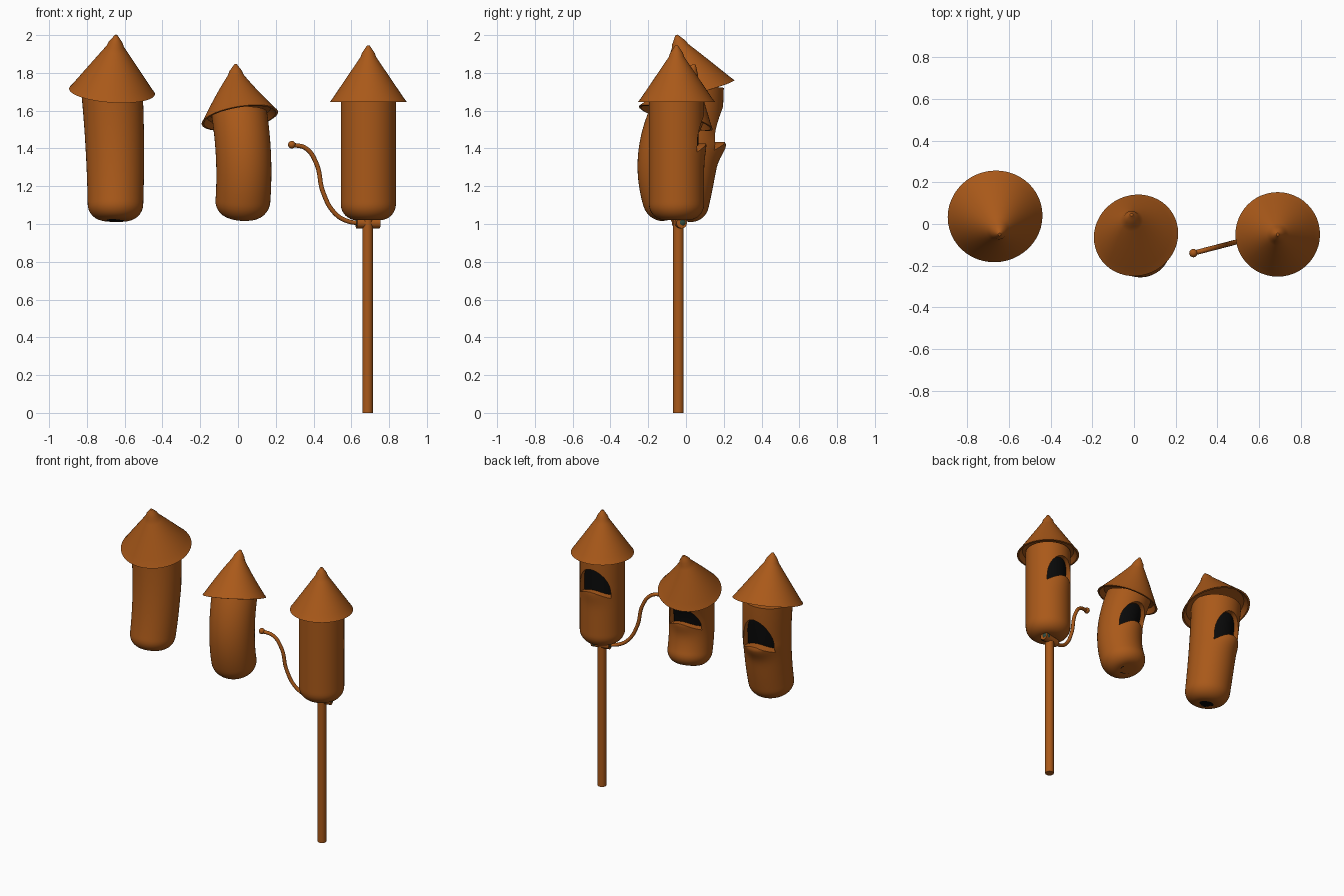
import bpy, bmesh, math
from mathutils import Vector

if "Cube" in bpy.data.objects:
    bpy.data.objects.remove(bpy.data.objects["Cube"])

SEG = 48

def material(name, col):
    m = bpy.data.materials.new(name)
    m.diffuse_color = (*col, 1)
    m.use_nodes = True
    m.node_tree.nodes["Principled BSDF"].inputs["Base Color"].default_value = m.diffuse_color
    return m

BROWN = material("brown", (0.40, 0.10, 0.01))
BLACK = material("black", (0.003, 0.003, 0.003))
GREEN = material("dark_green", (0.03, 0.07, 0.05))

def finish(ob, angle=35):
    bpy.ops.object.select_all(action='DESELECT')
    ob.select_set(True)
    bpy.context.view_layer.objects.active = ob
    bpy.ops.object.shade_smooth_by_angle(angle=math.radians(angle))

def make(name, bm, mat):
    bmesh.ops.recalc_face_normals(bm, faces=bm.faces)
    me = bpy.data.meshes.new(name)
    bm.to_mesh(me)
    bm.free()
    me.materials.append(mat)
    ob = bpy.data.objects.new(name, me)
    bpy.context.collection.objects.link(ob)
    return ob

def loft(name, rings, mat, bump=None):
    """rings: list of (centre, axis, radius); ends are capped"""
    bm = bmesh.new()
    loops = []
    for c, n, r in rings:
        n = n.normalized()
        u = (Vector((1, 0, 0)) - n * n.x).normalized()
        v = n.cross(u)
        loop = []
        for i in range(SEG):
            a = 2 * math.pi * i / SEG
            rr = r + (bump(a, c.z) if bump else 0)
            loop.append(bm.verts.new(c + u * rr * math.cos(a) + v * rr * math.sin(a)))
        loops.append(loop)
    for a, b in zip(loops, loops[1:]):
        for i in range(SEG):
            j = (i + 1) % SEG
            bm.faces.new((a[i], a[j], b[j], b[i]))
    bm.faces.new(loops[0][::-1])
    bm.faces.new(loops[-1])
    return make(name, bm, mat)

def spine(pts, z):
    """quadratic through three points: centre and softened tangent at height z"""
    def at(z):
        out = Vector((0, 0, z))
        for i, p in enumerate(pts):
            w = 1
            for j, q in enumerate(pts):
                if i != j:
                    w *= (z - q[2]) / (p[2] - q[2])
            out.x += p[0] * w
            out.y += p[1] * w
        return out
    t = (at(z + .01) - at(z - .01)) / .02
    return at(z), Vector((t.x * .6, t.y * .6, 1))

def rocket(name, pts, r0, r1, normal, apex, rim, mouth_z, mouth_h, lip):
    z0, z1 = pts[0][2], pts[2][2]
    f = 0.085
    base, n = Vector(pts[2]), Vector(normal).normalized()
    apex = Vector(apex)

    # body with rounded bottom
    def body_rings(scale):
        rings = []
        for k in range(9):
            a = math.pi / 2 * k / 8
            c, t = spine(pts, z0 + f * (1 - math.cos(a)))
            rings.append((c, t, (r0 - f + f * math.sin(a)) * scale))
        for k in range(1, 37):
            s = k / 36
            z = z0 + f + (z1 + .02 - z0 - f) * s
            c, t = spine(pts, z)
            rings.append((c, t, (r0 + (r1 - r0) * s) * scale))
        return rings

    def bump(a, z):
        d = (a - math.pi / 2 - .1) / .6
        dz = z - (mouth_z + .04)
        dz = dz / .07 if dz < 0 else dz / .03
        return lip * math.exp(-d * d - dz * dz)

    body = loft(name + "_body", body_rings(1), BROWN, bump)
    lining = loft(name + "_mouth_lining", body_rings(.8), BLACK)
    finish(lining)

    # mouth opening at the back: arch with a raised lower lip
    c, _ = spine(pts, mouth_z + mouth_h / 2)
    cx, w = c.x - .012, .112
    outline = []
    for k in range(17):
        a = math.pi * k / 16
        outline.append((cx + w * math.cos(a), mouth_z + mouth_h * math.sin(a) ** .8))
    for k in range(1, 8):
        s = k / 8
        outline.append((cx - w + 2 * w * s, mouth_z + .045 * math.sin(math.pi * s)))
    bm = bmesh.new()
    near = [bm.verts.new((x, c.y + .02, z)) for x, z in outline]
    far = [bm.verts.new((x, c.y + .35, z)) for x, z in outline]
    bm.faces.new(near)
    bm.faces.new(far[::-1])
    for i in range(len(near)):
        j = (i + 1) % len(near)
        bm.faces.new((near[i], far[i], far[j], near[j]))
    cutter = make(name + "_cutter", bm, BROWN)
    cutter.hide_render = True
    mod = body.modifiers.new("mouth", 'BOOLEAN')
    mod.object = cutter
    mod.operation = 'DIFFERENCE'
    mod.solver = 'EXACT'
    bpy.context.view_layer.objects.active = body
    bpy.ops.object.modifier_apply(modifier=mod.name)
    bpy.data.objects.remove(cutter)
    finish(body)

    # pointed cap with a thin hollow rim
    length = (apex - base).length
    ctrl = base + n * length * .5
    rings = [(base + n * .035, n, r1 * .9), (base + n * .03, n, rim - .035),
             (base, n, rim - .012), (base + n * .002, n, rim)]
    for k in range(1, 16):
        t = k / 15
        p = base * (1 - t) ** 2 + ctrl * 2 * t * (1 - t) + apex * t * t
        d = (ctrl - base) * (1 - t) + (apex - ctrl) * t
        r = rim * (1 - t) + (.007 if t > .8 else 0)
        rings.append((p, n.lerp(d.normalized(), t), r))
    finish(loft(name + "_cap", rings, BROWN))

rocket("left_rocket", [(-.65, -.045, 1.02), (-.652, .02, 1.4), (-.667, .037, 1.70)],
       .147, .163, (.065, -.26, .96), (-.645, -.05, 2.0), .228, 1.39, .23, .035)
rocket("middle_rocket", [(.018, -.05, 1.035), (.03, -.11, 1.33), (.01, -.055, 1.56)],
       .145, .147, (-.16, .3, .95), (-.012, .045, 1.845), .205, 1.31, .18, .012)
rocket("right_rocket", [(.69, -.05, 1.02), (.69, -.05, 1.4), (.69, -.05, 1.645)],
       .146, .146, (0, 0, 1), (.69, -.05, 1.945), .203, 1.38, .2, .012)

# stick
UP = Vector((0, 0, 1))
finish(loft("stick", [(Vector((.686, -.04, z)), UP, .028) for z in (0, 1.04)], BROWN))

# small crossbar under the body, with dark studs
X = Vector((1, .2, 0))
bm = bmesh.new()
bmesh.ops.create_cone(bm, cap_ends=True, segments=24, radius1=.028, radius2=.028, depth=.125)
bar = make("crossbar", bm, BROWN)
bar.rotation_euler = X.to_track_quat('Z', 'Y').to_euler()
bar.location = (.688, -.035, 1.005)
finish(bar)

def ball(name, loc, r, mat):
    bm = bmesh.new()
    bmesh.ops.create_uvsphere(bm, u_segments=20, v_segments=12, radius=r)
    ob = make(name, bm, mat)
    ob.location = loc
    finish(ob, 60)

ball("stud_left", (.645, -.045, 1.006), .026, GREEN)
ball("stud_right", (.728, -.022, 1.008), .026, GREEN)

# curled fuse with a knob at its tip
path = [(.285, 1.42), (.36, 1.40), (.415, 1.32), (.45, 1.17), (.51, 1.06), (.58, 1.015), (.67, 1.005)]
cu = bpy.data.curves.new("fuse", 'CURVE')
cu.dimensions = '3D'
cu.bevel_depth = .012
cu.bevel_resolution = 3
cu.use_fill_caps = True
sp = cu.splines.new('BEZIER')
sp.bezier_points.add(len(path) - 1)
for bp, (x, z) in zip(sp.bezier_points, path):
    bp.co = (x, -.14 + (x - .285) * .26, z)
    bp.handle_left_type = bp.handle_right_type = 'AUTO'
cu.materials.append(BROWN)
bpy.context.collection.objects.link(bpy.data.objects.new("fuse", cu))
ball("fuse_tip", (.285, -.14, 1.42), .02, BROWN)
